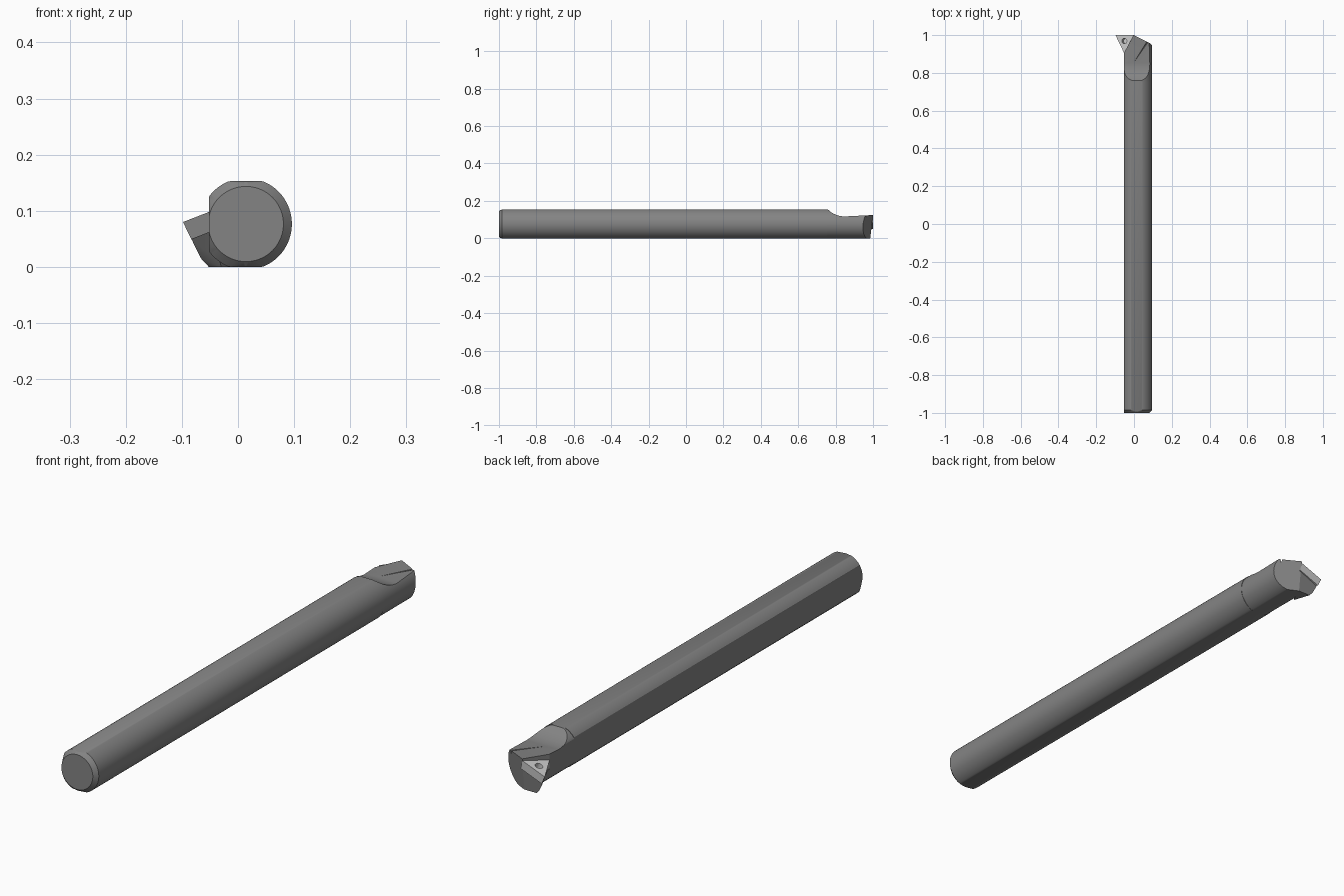
import bpy, bmesh, math
from mathutils import Vector

if "Cube" in bpy.data.objects:
    bpy.data.objects.remove(bpy.data.objects["Cube"])

CX, CZ = 0.014, 0.0765      # shank axis
TILT = 0.39                 # slope of the insert plane


def hull(name, pts):
    """Convex solid around the given points, flat regions merged."""
    bm = bmesh.new()
    for p in pts:
        bm.verts.new(p)
    bmesh.ops.remove_doubles(bm, verts=bm.verts, dist=1e-5)
    bmesh.ops.convex_hull(bm, input=bm.verts)
    loose = [v for v in bm.verts if not v.link_faces]
    bmesh.ops.delete(bm, geom=loose, context='VERTS')
    bmesh.ops.dissolve_limit(bm, angle_limit=0.01, verts=bm.verts, edges=bm.edges)
    bmesh.ops.recalc_face_normals(bm, faces=bm.faces)
    me = bpy.data.meshes.new(name)
    bm.to_mesh(me)
    bm.free()
    ob = bpy.data.objects.new(name, me)
    bpy.context.collection.objects.link(ob)
    return ob


def boolean(ob, tool, op):
    """Apply a boolean and remove the helper."""
    tool.hide_render = True
    m = ob.modifiers.new(op, 'BOOLEAN')
    m.operation, m.object, m.solver = op, tool, 'EXACT'
    bpy.context.view_layer.objects.active = ob
    bpy.ops.object.modifier_apply(modifier=m.name)
    bpy.data.objects.remove(tool)


def ring(y, r, n=96):
    """Round section with flats on the top, bottom and left."""
    out = []
    for i in range(n):
        a = 2 * math.pi * i / n
        out.append((max(CX + r * math.cos(a), -0.052), y,
                    min(max(CZ + r * math.sin(a), 0.0), 0.153)))
    return out


def finish(ob, mat):
    ob.data.materials.clear()
    ob.data.materials.append(mat)
    bpy.ops.object.select_all(action='DESELECT')
    ob.select_set(True)
    bpy.context.view_layer.objects.active = ob
    bpy.ops.object.shade_smooth_by_angle(angle=math.radians(20))


def material(name, grey):
    mat = bpy.data.materials.new(name)
    mat.diffuse_color = (grey, grey, grey, 1)
    mat.use_nodes = True
    mat.node_tree.nodes["Principled BSDF"].inputs["Base Color"].default_value = mat.diffuse_color
    return mat


# Shank with chamfered end
shank = hull("shank", ring(-1, 0.067) + ring(-0.9925, 0.0745)
             + ring(-0.985, 0.082) + ring(0.755, 0.082))

# Head: round stub plus the jaw that carries the insert
head = hull("head", ring(0.755, 0.0805) + ring(1.02, 0.0805))
jaw = hull("jaw", [(-0.088, 1.0, 0.052), (0.02, 1.0, 0.095), (-0.045, 0.9, 0.068),
                   (-0.073, 1.0, 0.018), (-0.057, 1.0, 0.0),
                   (0.02, 1.0, 0.0), (-0.03, 0.92, 0.0)])
boolean(head, jaw, 'UNION')

# Angled nose with relief toward the bottom
outline = [(-0.12, 0.7), (-0.12, 1.0), (0.0, 1.0), (0.12, 0.94), (0.12, 0.7)]
nose = hull("nose_envelope", [(x, y + (0.12 * (z - 0.125) if y > 0.9 else 0), z)
                              for x, y in outline for z in (-0.05, 0.2)])
boolean(head, nose, 'INTERSECT')

# Scooped top
scoop = [(0.74, 0.172)]
for i in range(13):
    t = math.radians(50 - 50 * i / 12)
    scoop.append((0.85 - 0.117 * math.sin(t), 0.117 + 0.1 * (1 - math.cos(t))))
scoop += [(1.05, 0.127), (1.05, 0.25), (0.74, 0.25)]
boolean(head, hull("scoop", [(x, y, z) for y, z in scoop for x in (-0.2, 0.2)]),
        'DIFFERENCE')

# Insert pocket
pocket = [(0.008, 1.02), (-0.062, 0.888), (-0.15, 0.888), (-0.15, 1.02)]
boolean(head, hull("pocket", [(x, y, z) for x, y in pocket
                              for z in (0.0472 + (x + 0.09) * TILT, 0.2)]), 'DIFFERENCE')

# Tapered coolant groove on the top
groove = [(0.001, 0.858, 0.117), (0.001, 0.858, 0.15)]
for s in (-1, 1):
    groove.append((0.085 + s * 0.009, 0.985 - s * 0.006, 0.15))
groove.append((0.085, 0.985, 0.108))
boolean(head, hull("groove", groove), 'DIFFERENCE')

# Triangular cutting insert with clearance and screw hole
tri = [(-0.098, 1.0), (-0.003, 1.0), (-0.0525, 0.905)]
normal = Vector((-TILT, 0, 1)).normalized()
top = [Vector((x, y, 0.08 + (x + 0.098) * TILT)) for x, y in tri]
mid = sum(top, Vector()) / 3
low = [mid + (p - mid) * 0.95 - normal * 0.034 for p in top]
insert = hull("insert", top + low)
bpy.ops.mesh.primitive_cylinder_add(vertices=32, radius=0.014, depth=0.05, location=mid,
                                    rotation=(0, -math.atan(TILT), 0))
boolean(insert, bpy.context.object, 'DIFFERENCE')

# Dark steel body, light carbide insert
steel = material("steel", 0.23)
carbide = material("carbide", 0.85)
for ob, mat in ((shank, steel), (head, steel), (insert, carbide)):
    finish(ob, mat)
